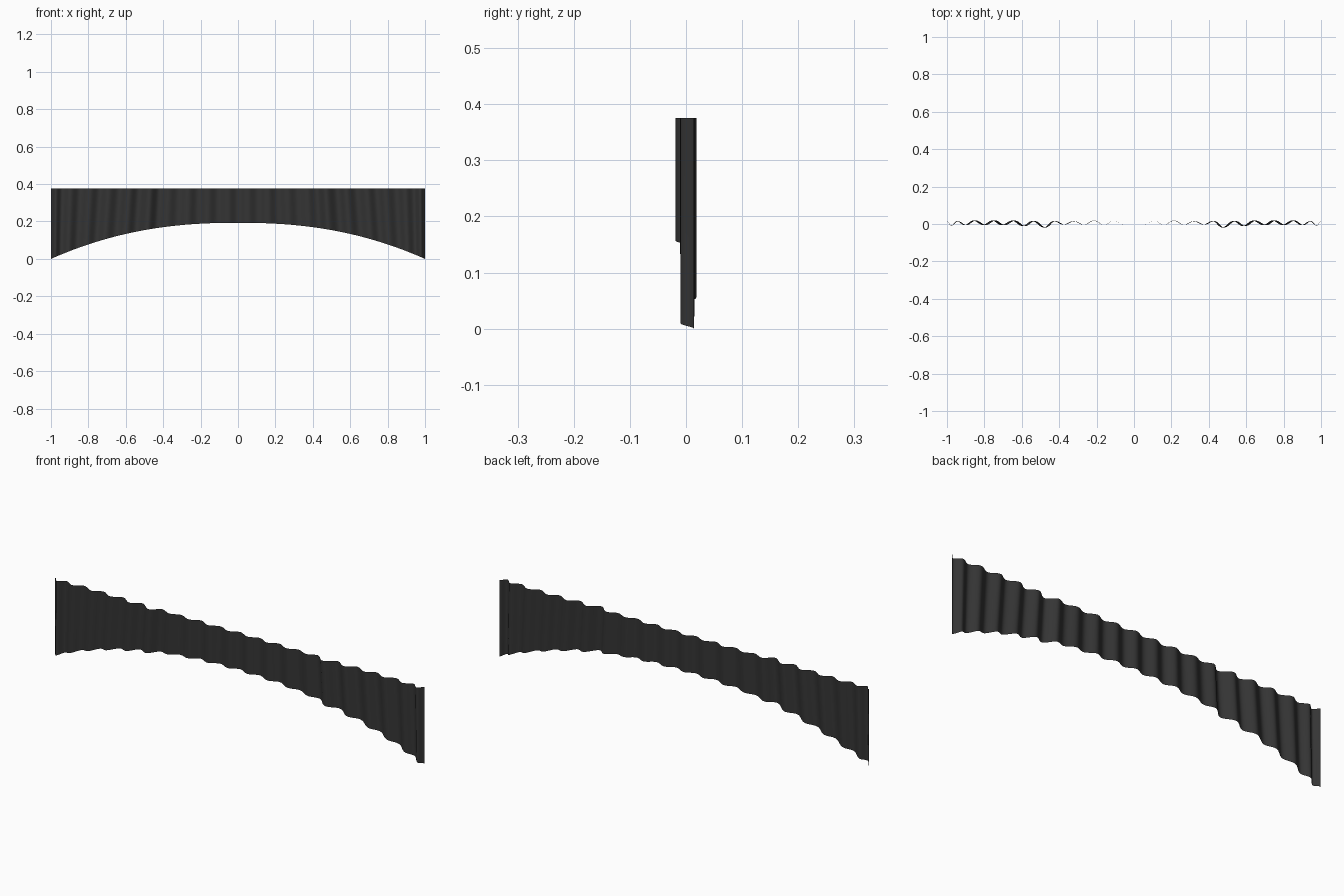
import bpy
import math

if "Cube" in bpy.data.objects:
    bpy.data.objects.remove(bpy.data.objects["Cube"])

HEIGHT = 0.375
COLS, ROWS = 400, 12

# Half of the pleat line as (distance from middle, depth) at ridges and valleys
FOLDS = [(0, .018), (.053, -.003), (.106, .017), (.16, -.004), (.212, .018),
         (.265, -.004), (.318, .015), (.37, -.003), (.42, .016), (.47, -.0185),
         (.53, .016), (.58, -.011), (.635, .018), (.69, -.006), (.74, .0185),
         (.79, -.005), (.845, .0185), (.895, -.006), (.94, .015), (.975, -.010),
         (1.0, .014)]


def pleat(d):
    """Smooth wave through the ridges and valleys."""
    for (a, ya), (b, yb) in zip(FOLDS, FOLDS[1:]):
        if d <= b:
            t = (1 - math.cos(math.pi * (d - a) / (b - a))) / 2
            return ya + (yb - ya) * t
    return FOLDS[-1][1]


def hem(d):
    """Arched lower edge."""
    return 0.193 * (1 - d ** 2.3)


# Pleated cloth: folds drift outwards a little towards the hem
verts, faces = [], []
for i in range(COLS + 1):
    x0 = -1 + 2 * i / COLS
    d0 = abs(x0)
    flare = 0.022 * math.sin(math.pi * min(1, d0 ** 1.6))
    for j in range(ROWS + 1):
        t = j / ROWS
        d = min(1, d0 + flare * t * (HEIGHT - hem(d0)) / 0.3)
        z = HEIGHT + (hem(d) - HEIGHT) * t
        verts.append((math.copysign(d, x0), pleat(d0), z))
for i in range(COLS):
    for j in range(ROWS):
        a = i * (ROWS + 1) + j
        b = a + ROWS + 1
        faces.append((a, a + 1, b + 1, b))

mesh = bpy.data.meshes.new("curtain_valance")
mesh.from_pydata(verts, [], faces)
mesh.polygons.foreach_set("use_smooth", [True] * len(mesh.polygons))
valance = bpy.data.objects.new("curtain_valance", mesh)
bpy.context.collection.objects.link(valance)

# Dark cloth
cloth = bpy.data.materials.new("dark_cloth")
cloth.diffuse_color = (0.035, 0.035, 0.035, 1)
cloth.use_nodes = True
cloth.node_tree.nodes["Principled BSDF"].inputs["Base Color"].default_value = cloth.diffuse_color
mesh.materials.append(cloth)
